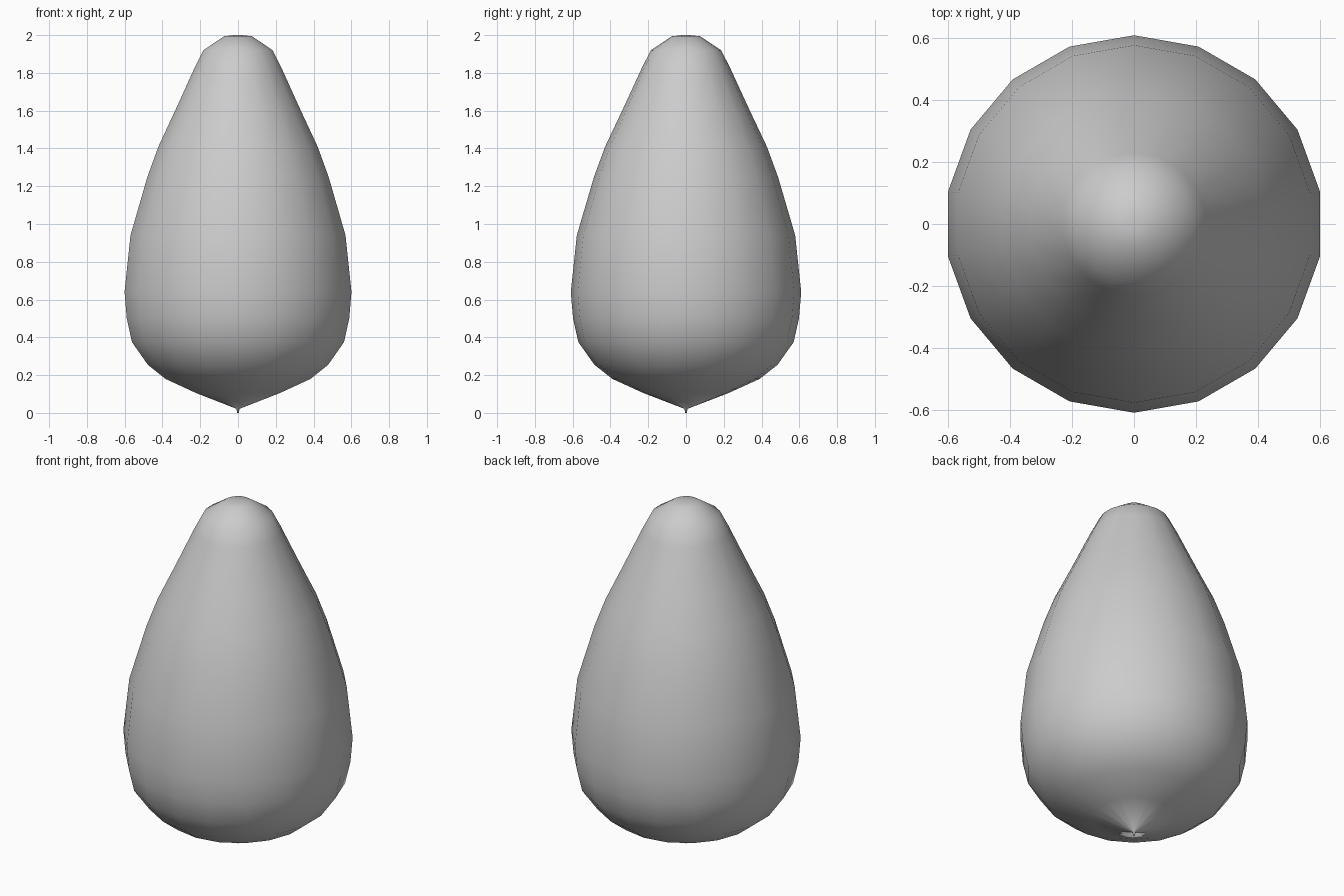
import bpy
import bmesh
import math

cube = bpy.data.objects.get("Cube")
if cube:
    bpy.data.objects.remove(cube, do_unlink=True)

SIDES = 18

# Single plain material
grey = bpy.data.materials.new("light_grey")
grey.use_nodes = True
colour = (0.6, 0.6, 0.6, 1.0)
grey.diffuse_color = colour
grey.node_tree.nodes["Principled BSDF"].inputs["Base Color"].default_value = colour


def lathe(name, profile):
    """Turn a bottom-to-top list of (radius, height) around z, capping both ends."""
    bm = bmesh.new()
    rings = []
    for radius, z in profile:
        ring = []
        for i in range(SIDES):
            a = math.pi / 2 + math.tau * i / SIDES
            ring.append(bm.verts.new((radius * math.cos(a), radius * math.sin(a), z)))
        rings.append(ring)
    for low, high in zip(rings, rings[1:]):
        for i in range(SIDES):
            j = (i + 1) % SIDES
            bm.faces.new((low[i], low[j], high[j], high[i]))
    bm.faces.new(rings[0][::-1])
    bm.faces.new(rings[-1])
    mesh = bpy.data.meshes.new(name)
    bm.to_mesh(mesh)
    bm.free()
    mesh.materials.append(grey)
    mesh.shade_smooth()
    obj = bpy.data.objects.new(name, mesh)
    bpy.context.collection.objects.link(obj)
    return obj


# Teardrop body: pointed base with a tiny tip, wide belly, tapered neck, rounded crown
lathe("teardrop_body", [
    (0.004, 0.0), (0.009, 0.022), (0.225, 0.105), (0.39, 0.18),
    (0.485, 0.255), (0.57, 0.375), (0.598, 0.5), (0.61, 0.64),
    (0.578, 0.94), (0.487, 1.25), (0.428, 1.41), (0.338, 1.6),
    (0.232, 1.83), (0.186, 1.92), (0.075, 1.994), (0.02, 2.0),
])
